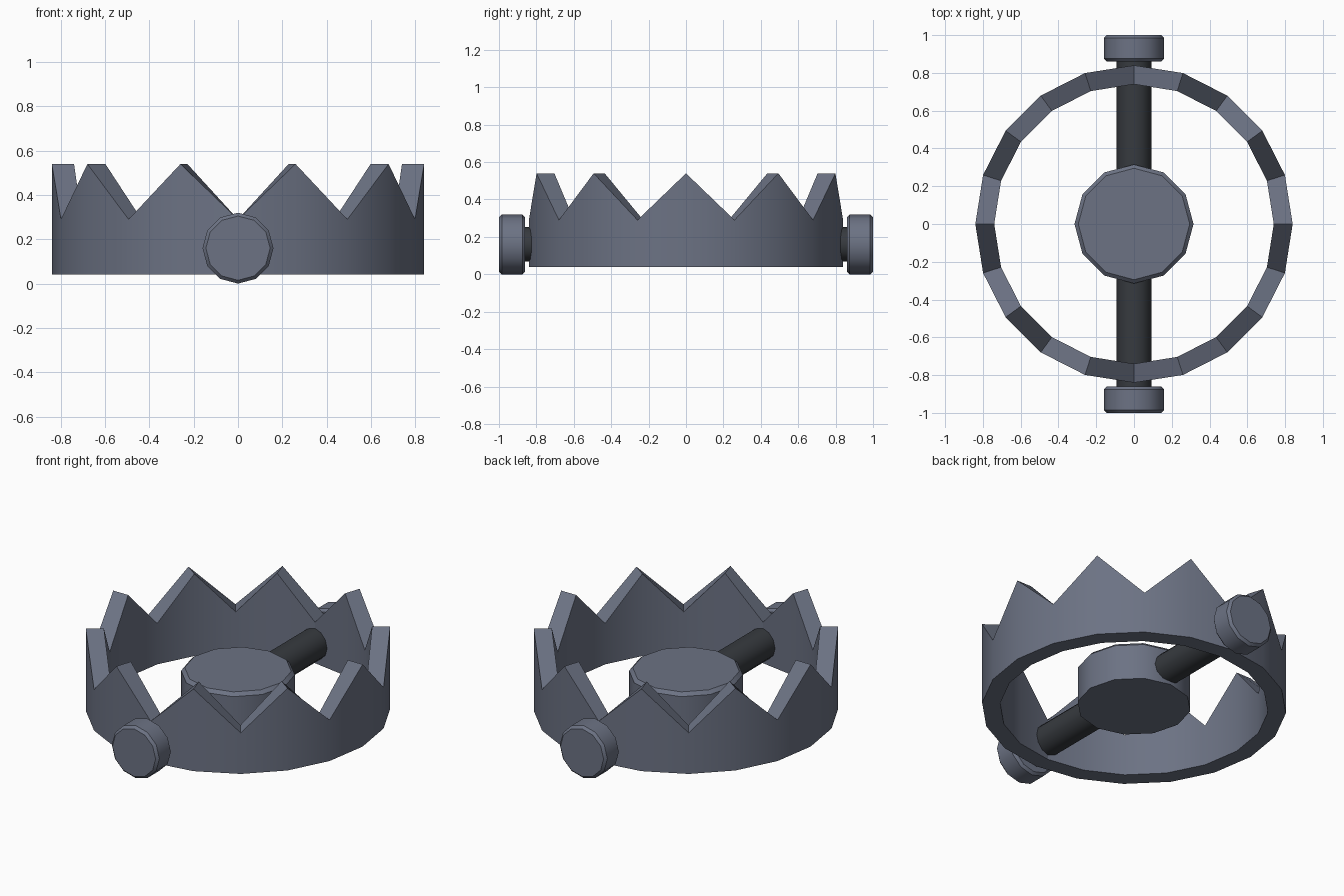
import bpy, bmesh, math

if "Cube" in bpy.data.objects:
    bpy.data.objects.remove(bpy.data.objects["Cube"])


def material(name, rgb):
    m = bpy.data.materials.new(name)
    m.diffuse_color = (*rgb, 1)
    m.use_nodes = True
    m.node_tree.nodes["Principled BSDF"].inputs["Base Color"].default_value = m.diffuse_color
    return m


STEEL = material("blue grey steel", (0.15, 0.17, 0.23))
DARK = material("dark iron", (0.038, 0.043, 0.050))


def finish(name, bm, mat):
    bmesh.ops.recalc_face_normals(bm, faces=bm.faces)
    me = bpy.data.meshes.new(name)
    bm.to_mesh(me)
    bm.free()
    me.materials.append(mat)
    ob = bpy.data.objects.new(name, me)
    bpy.context.collection.objects.link(ob)
    bpy.ops.object.select_all(action='DESELECT')
    ob.select_set(True)
    bpy.context.view_layer.objects.active = ob
    bpy.ops.object.shade_smooth_by_angle(angle=math.radians(35))
    return ob


def turned(name, profile, mat, along_y=False, z=0.0, sides=12):
    """Solid of revolution from (radius, position) pairs, capped at both ends."""
    bm = bmesh.new()
    rings = []
    for r, t in profile:
        ring = []
        for i in range(sides):
            a = 2 * math.pi * i / sides
            c, s = r * math.cos(a), r * math.sin(a)
            ring.append(bm.verts.new((c, t, z + s) if along_y else (c, s, t)))
        rings.append(ring)
    for lo, hi in zip(rings, rings[1:]):
        for i in range(sides):
            j = (i + 1) % sides
            bm.faces.new((lo[i], lo[j], hi[j], hi[i]))
    bm.faces.new(rings[0])
    bm.faces.new(rings[-1])
    return finish(name, bm, mat)


def jaw(name, start):
    """Half ring with a zigzag top: teeth peak on every other division."""
    bm = bmesh.new()
    sections = []
    for i in range(11):
        k = start + i
        a = math.radians(18 * k)
        top = 0.54 if k % 2 == 0 else 0.29
        sections.append([bm.verts.new((r * math.cos(a), r * math.sin(a), h))
                         for r, h in ((0.74, 0.04), (0.84, 0.04), (0.84, top), (0.74, top))])
    for p, q in zip(sections, sections[1:]):
        for i in range(4):
            j = (i + 1) % 4
            bm.faces.new((p[i], p[j], q[j], q[i]))
    bm.faces.new(sections[0])
    bm.faces.new(sections[-1])
    return finish(name, bm, STEEL)


# Toothed jaws
jaw("right_jaw", -5)
jaw("left_jaw", 5)

# Central trigger plate with chamfered top rim
turned("trigger_plate", [(0.315, 0.05), (0.315, 0.265), (0.295, 0.285)], STEEL)

# Axle through the jaws
turned("axle_rod", [(0.092, -0.88), (0.092, 0.88)], DARK, along_y=True, z=0.16)

# Chamfered pivot caps on both ends
for side, name in ((-1, "front_pivot_cap"), (1, "back_pivot_cap")):
    prof = [(0.145, 0.86), (0.16, 0.875), (0.16, 0.985), (0.145, 1.0)]
    turned(name, [(r, side * t) for r, t in prof], STEEL, along_y=True, z=0.16)
